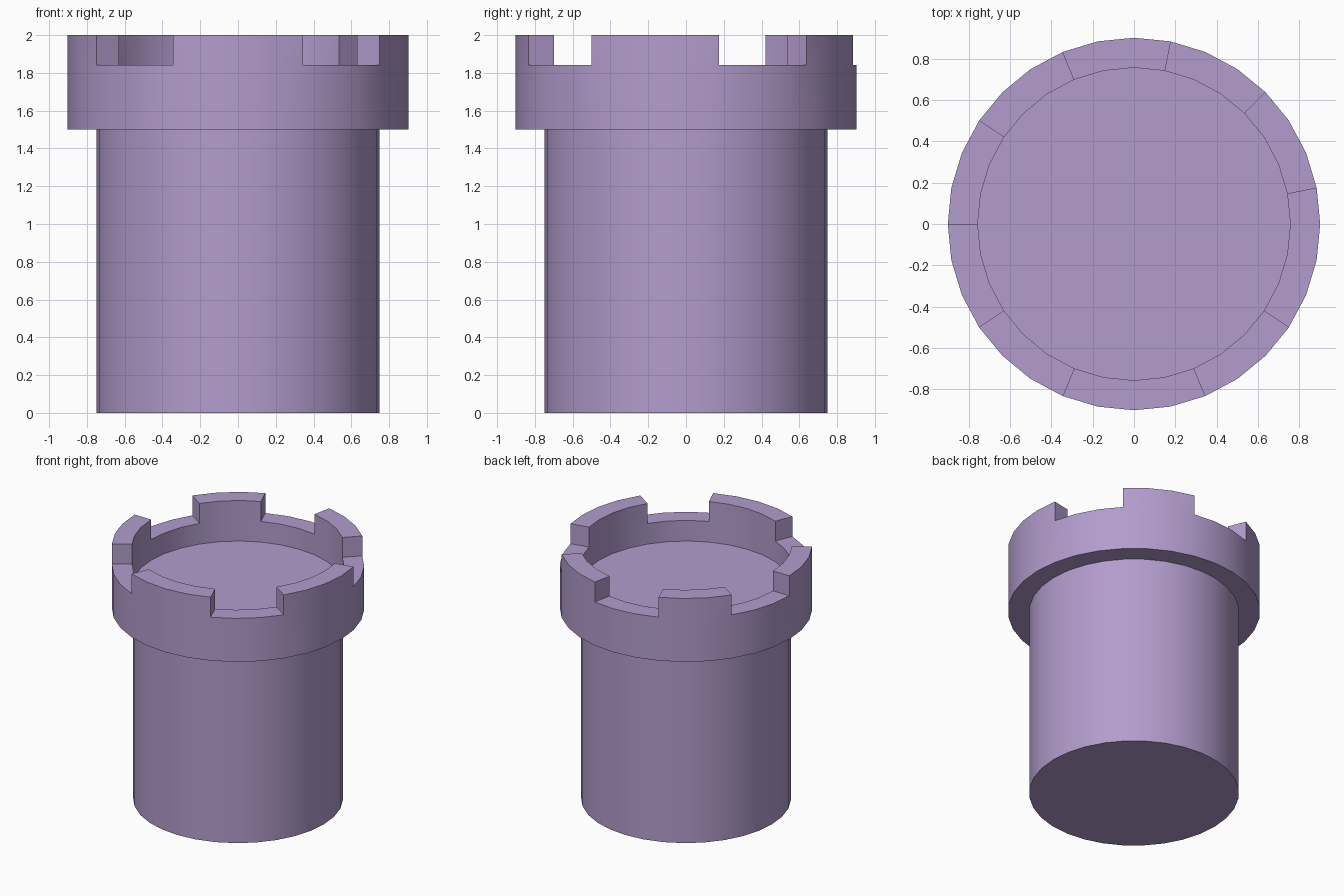
import bpy, bmesh, math

if "Cube" in bpy.data.objects:
    bpy.data.objects.remove(bpy.data.objects["Cube"], do_unlink=True)

SEGMENTS = 32
GAP_FLOOR, TOP = 1.843, 2.0
# Battlement teeth as (first segment, number of segments)
TEETH = [(-3, 4), (4, 3), (10, 3), (16, 3), (22, 4)]

lilac = bpy.data.materials.new("soft lilac")
lilac.use_nodes = True
colour = (0.45, 0.335, 0.61, 1.0)
lilac.diffuse_color = colour
lilac.node_tree.nodes["Principled BSDF"].inputs["Base Color"].default_value = colour


def lathe(bm, profile):
    """Revolve (radius, z) points; returns the rings and the faces of each band."""
    rings = []
    for r, z in profile:
        angles = [2 * math.pi * i / SEGMENTS for i in range(SEGMENTS)]
        rings.append([bm.verts.new((r * math.cos(a), r * math.sin(a), z)) for a in angles])
    bands = []
    for low, high in zip(rings, rings[1:]):
        band = []
        for i in range(SEGMENTS):
            j = (i + 1) % SEGMENTS
            band.append(bm.faces.new((low[i], low[j], high[j], high[i])))
        bands.append(band)
    return rings, bands


def finish(bm, name):
    mesh = bpy.data.meshes.new(name)
    bm.to_mesh(mesh)
    bm.free()
    mesh.materials.append(lilac)
    obj = bpy.data.objects.new(name, mesh)
    bpy.context.collection.objects.link(obj)
    bpy.ops.object.select_all(action='DESELECT')
    obj.select_set(True)
    bpy.context.view_layer.objects.active = obj
    bpy.ops.object.shade_smooth_by_angle(angle=math.radians(30))
    return obj


# Shaft: plain round column closed at the bottom
bm = bmesh.new()
rings, bands = lathe(bm, [(0.75, 0.0), (0.75, 1.5)])
bm.faces.new(rings[0][::-1])
finish(bm, "tower_shaft")

# Crown: overhanging parapet with a sunken floor
bm = bmesh.new()
rings, bands = lathe(bm, [(0.75, 1.5), (0.902, 1.5), (0.902, GAP_FLOOR),
                          (0.757, GAP_FLOOR), (0.757, 1.68)])
bm.faces.new(rings[-1])

# Teeth: raise runs of the parapet's upper band
raised = [bands[2][(start + k) % SEGMENTS] for start, count in TEETH for k in range(count)]
result = bmesh.ops.extrude_face_region(bm, geom=raised)
for v in result["geom"]:
    if isinstance(v, bmesh.types.BMVert):
        v.co.z = TOP
leftover = [f for f in raised if f.is_valid]
if leftover:
    bmesh.ops.delete(bm, geom=leftover, context='FACES')
finish(bm, "battlement_crown")
